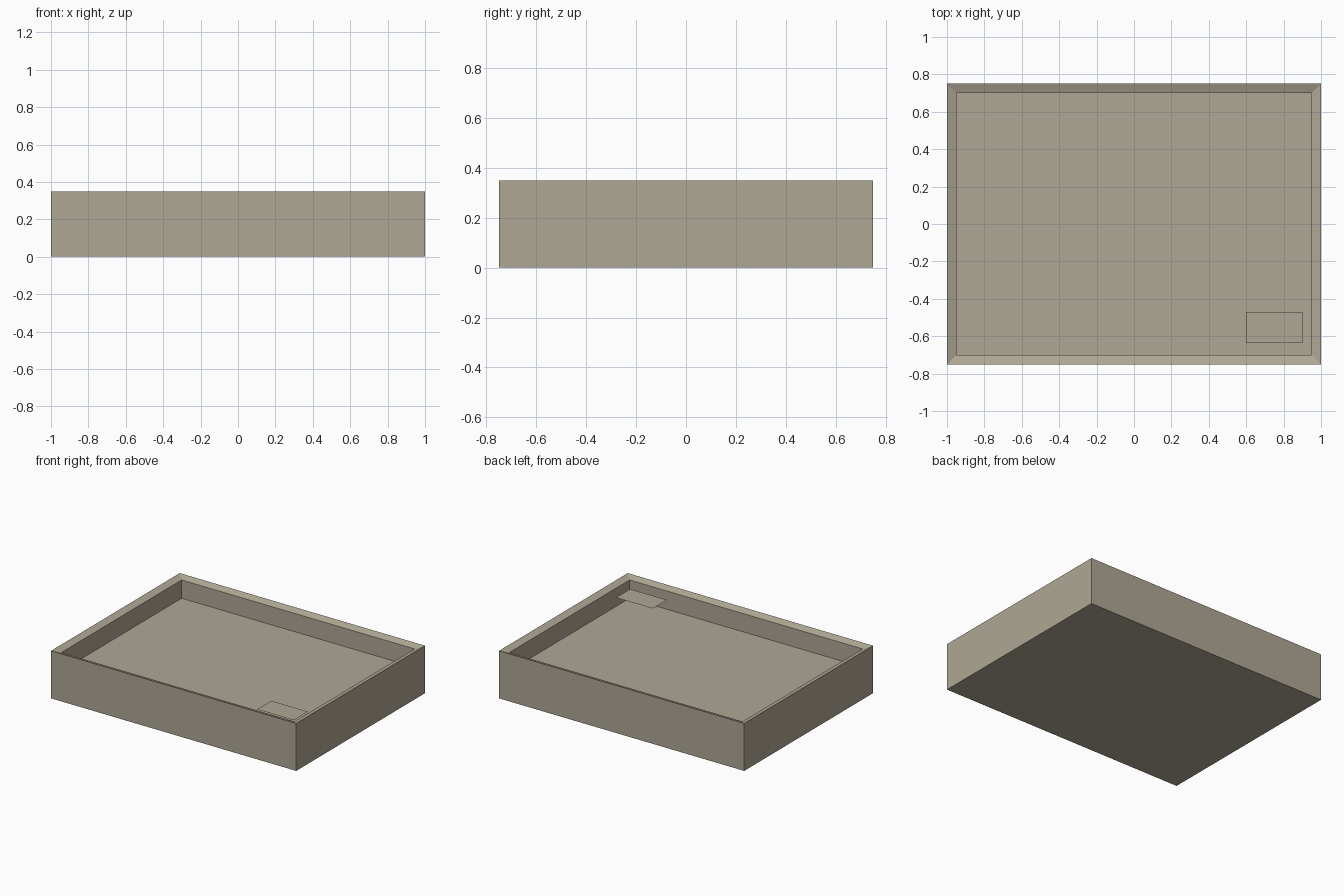
import bpy, bmesh

if "Cube" in bpy.data.objects:
    bpy.data.objects.remove(bpy.data.objects["Cube"])

stone = bpy.data.materials.new("warm_grey")
stone.diffuse_color = (0.43, 0.39, 0.30, 1)
stone.use_nodes = True
stone.node_tree.nodes["Principled BSDF"].inputs["Base Color"].default_value = stone.diffuse_color


def make_object(name, bm):
    mesh = bpy.data.meshes.new(name)
    bm.to_mesh(mesh)
    bm.free()
    mesh.materials.append(stone)
    obj = bpy.data.objects.new(name, mesh)
    bpy.context.collection.objects.link(obj)


def rectangle(bm, x0, x1, y0, y1, z):
    return [bm.verts.new(p) for p in
            ((x0, y0, z), (x1, y0, z), (x1, y1, z), (x0, y1, z))]


# Tray: rectangular rings from the underside up, over the sloped rim, down to the floor
bm = bmesh.new()
rings = [rectangle(bm, -x, x, -y, y, z) for x, y, z in
         ((1, 0.75, 0), (1, 0.75, 0.35), (0.95, 0.70, 0.332), (0.95, 0.70, 0.197))]
for a, b in zip(rings, rings[1:]):
    for i in range(4):
        j = (i + 1) % 4
        bm.faces.new((a[i], a[j], b[j], b[i]))
bm.faces.new(rings[0][::-1])
bm.faces.new(rings[-1])
make_object("tray", bm)

# Thin flat plate held above the floor in the front right corner
bm = bmesh.new()
bm.faces.new(rectangle(bm, 0.60, 0.90, -0.635, -0.47, 0.303))
make_object("corner_plate", bm)
